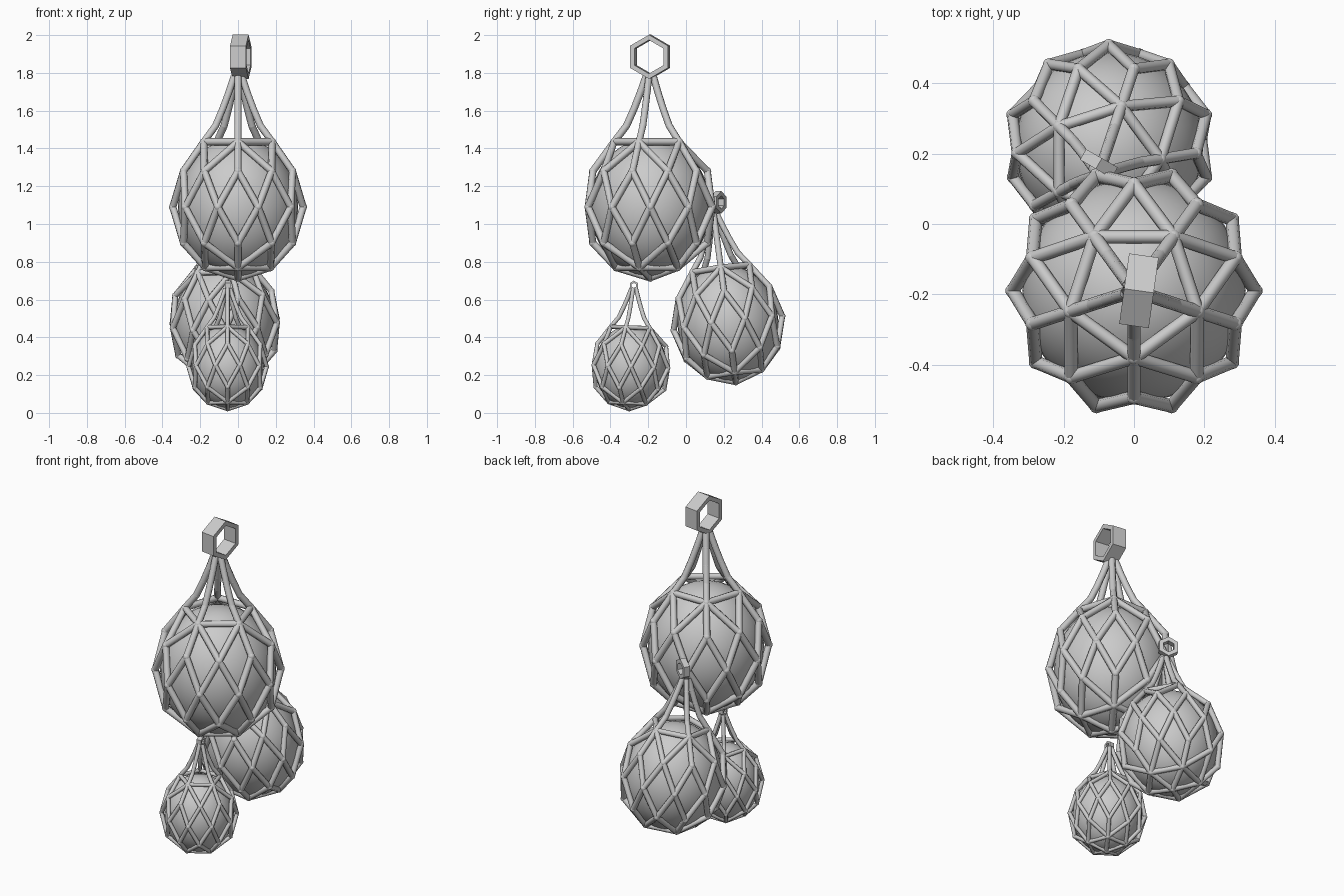
import bpy, bmesh
from math import cos, sin, pi, radians
from mathutils import Vector, Matrix, Euler

if "Cube" in bpy.data.objects:
    bpy.data.objects.remove(bpy.data.objects["Cube"])


def finish(bm, name, mat, angle):
    bmesh.ops.recalc_face_normals(bm, faces=bm.faces)
    me = bpy.data.meshes.new(name)
    bm.to_mesh(me)
    bm.free()
    ob = bpy.data.objects.new(name, me)
    bpy.context.collection.objects.link(ob)
    ob.matrix_world = mat
    bpy.ops.object.select_all(action='DESELECT')
    ob.select_set(True)
    bpy.context.view_layer.objects.active = ob
    bpy.ops.object.shade_smooth_by_angle(angle=radians(angle))
    return ob


def tube(bm, a, b, r):
    # straight rope piece between two knots
    d = b - a
    m = Matrix.Translation((a + b) / 2) @ d.to_track_quat('Z', 'Y').to_matrix().to_4x4()
    bmesh.ops.create_cone(bm, segments=8, radius1=r, radius2=r, depth=d.length,
                          cap_ends=False, matrix=m)


def ring(n, r, z, start):
    return [Vector((r * cos(start + 2 * pi * i / n), r * sin(start + 2 * pi * i / n), z))
            for i in range(n)]


def float_in_net(label, loc, size, phase, tilt=(0, 0, 0)):
    mat = Matrix.LocRotScale(Vector(loc), Euler(tilt), Vector((size,) * 3))

    # ball
    bm = bmesh.new()
    bmesh.ops.create_uvsphere(bm, u_segments=40, v_segments=24, radius=1,
                              matrix=Matrix.Diagonal((0.318, 0.318, 0.365, 1)))
    finish(bm, label + "_ball", mat, 60)

    # net: five-point crown, three rows of ten knots, five-point base, bottom knot
    p = radians(phase)
    crown = ring(5, 0.19, 0.345, p)
    upper = ring(10, 0.303, 0.19, p)
    middle = ring(10, 0.345, 0.0, p + pi / 10)
    lower = ring(10, 0.303, -0.19, p)
    base = ring(5, 0.18, -0.32, p)
    pole = Vector((0, 0, -0.375))
    edges = []
    for i in range(10):
        edges += [(middle[i], row[j % 10]) for row in (upper, lower) for j in (i, i + 1)]
    for i in range(5):
        for star, row in ((crown, upper), (base, lower)):
            edges.append((star[i], star[(i + 1) % 5]))
            edges += [(star[i], row[(2 * i + k) % 10]) for k in (-1, 0, 1)]
        edges.append((base[i], pole))
    bm = bmesh.new()
    for a, b in edges:
        tube(bm, a, b, 0.019)
    for k in crown + upper + middle + lower + base + [pole]:
        bmesh.ops.create_icosphere(bm, subdivisions=2, radius=0.021,
                                   matrix=Matrix.Translation(k))
    finish(bm, label + "_net", mat, 60)

    # hanging ropes gathering at the top
    bm = bmesh.new()
    for c in crown:
        u = Vector((c.x, c.y, 0)).normalized()
        path = [c] + [u * r + Vector((0, 0, z)) for r, z in
                      ((0.125, 0.43), (0.085, 0.52), (0.05, 0.61), (0.022, 0.69))]
        for a, b in zip(path, path[1:]):
            tube(bm, a, b, 0.019)
        for k in path[1:-1]:
            bmesh.ops.create_icosphere(bm, subdivisions=2, radius=0.019,
                                       matrix=Matrix.Translation(k))
    finish(bm, label + "_hanging_ropes", mat, 60)


def hex_loop(name, loc, radius, thick, width, turn):
    # flat band bent into a six-sided ring
    bm = bmesh.new()
    rows = []
    for i in range(6):
        a = pi / 2 + i * pi / 3
        rows.append([bm.verts.new((x, r * cos(a), r * sin(a))) for r, x in
                     ((radius, -width / 2), (radius, width / 2),
                      (radius - thick, width / 2), (radius - thick, -width / 2))])
    for i in range(6):
        a, b = rows[i], rows[(i + 1) % 6]
        for j in range(4):
            k = (j + 1) % 4
            bm.faces.new((a[j], a[k], b[k], b[j]))
    finish(bm, name, Matrix.Translation(loc) @ Matrix.Rotation(radians(turn), 4, 'Z'), 30)


float_in_net("large", (0, -0.19, 1.09), 1.0, -90)
float_in_net("medium", (-0.07, 0.222, 0.475), 0.84, 0, (0.13, -0.05, 0))
float_in_net("small", (-0.055, -0.292, 0.245), 0.6, -90, (-0.04, 0, 0))

# loops
hex_loop("top_loop", (0.014, -0.19, 1.885), 0.117, 0.028, 0.085, -8)
hex_loop("medium_loop", (-0.1, 0.172, 1.115), 0.06, 0.025, 0.035, 60)
hex_loop("small_loop", (-0.055, -0.276, 0.675), 0.025, 0.012, 0.03, 0)
